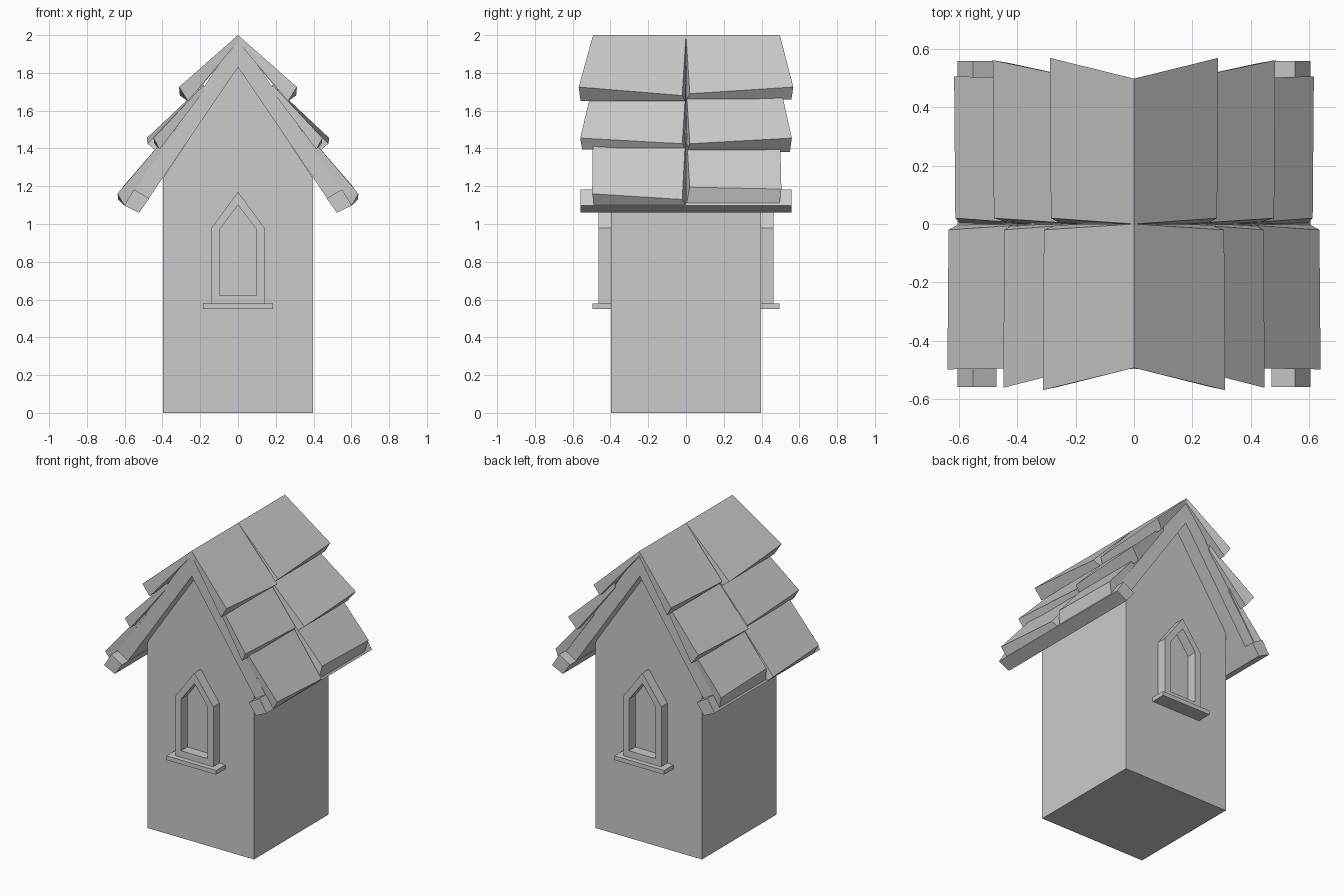
import bpy, bmesh

if "Cube" in bpy.data.objects:
    bpy.data.objects.remove(bpy.data.objects["Cube"])


def make(name, verts, faces):
    bm = bmesh.new()
    vs = [bm.verts.new(v) for v in verts]
    for f in faces:
        bm.faces.new([vs[i] for i in f])
    bmesh.ops.recalc_face_normals(bm, faces=bm.faces[:])
    me = bpy.data.meshes.new(name)
    bm.to_mesh(me)
    bm.free()
    ob = bpy.data.objects.new(name, me)
    bpy.context.collection.objects.link(ob)
    return ob


def prism(name, pts, y0, y1):
    # extrude an x-z profile along y
    n = len(pts)
    verts = [(x, y, z) for y in (y0, y1) for x, z in pts]
    faces = [tuple(range(n)), tuple(range(n, 2 * n))]
    faces += [(i, (i + 1) % n, n + (i + 1) % n, n + i) for i in range(n)]
    return make(name, verts, faces)


def ring(name, outer, inner, y0, y1):
    # extruded frame between two profiles with equal point counts
    n = len(outer)
    verts = [(x, y, z) for y in (y0, y1) for p in (outer, inner) for x, z in p]
    faces = []
    for i in range(n):
        j = (i + 1) % n
        a, b, c, d = (k * n for k in range(4))
        faces += [(a + i, a + j, b + j, b + i), (c + i, c + j, d + j, d + i),
                  (a + i, a + j, c + j, c + i), (b + i, b + j, d + j, d + i)]
    return make(name, verts, faces)


def arch(w, z0, z1, z2):
    return [(-w, z0), (w, z0), (w, z1), (0, z2), (-w, z1)]


# House body with gables
prism("house_body", arch(0.396, 0, 1.245, 1.835), -0.396, 0.396)

# Roof slab with overhanging gable edges
prism("roof_slab", [(0, 1.995), (0.598, 1.105), (0.524, 1.06), (0, 1.83),
                    (-0.524, 1.06), (-0.598, 1.105)], -0.49, 0.49)

# Square beams along the eaves
for s, side in ((1, "right"), (-1, "left")):
    prism("eaves_beam_" + side,
          [(s * x, z) for x, z in ((0.524, 1.06), (0.47, 1.135), (0.55, 1.183), (0.603, 1.098))],
          -0.558, 0.558)

# Roof tiles: (top x, z, y), (outer lip x, z, y), (inner lip x, z), lip drop at the middle joint
tiles = {
    "front_upper": ((0, 2.0, 0.492), (0.312, 1.725, 0.568), (0.265, 1.65), 0.045),
    "back_upper": ((0, 2.0, 0.497), (0.288, 1.725, 0.568), (0.25, 1.66), 0.035),
    "front_middle": ((0.18, 1.74, 0.492), (0.447, 1.455, 0.56), (0.415, 1.395), 0.03),
    "back_middle": ((0.18, 1.74, 0.497), (0.483, 1.455, 0.56), (0.425, 1.38), 0.03),
    "front_lower": ((0.34, 1.51, 0.492), (0.638, 1.16, 0.497), (0.603, 1.10), 0.03),
    "back_lower": ((0.34, 1.51, 0.497), (0.615, 1.185, 0.505), (0.595, 1.11), -0.01),
}
for key, (top, lip, inner, drop) in tiles.items():
    f = -1 if key.startswith("front") else 1
    for s, side in ((1, "right"), (-1, "left")):
        low = (top[0], top[1] - 0.035)
        verts = [(s * top[0], f * top[2], top[1]), (s * top[0], 0, top[1]),
                 (s * (lip[0] - 0.004), f * 0.02, lip[1] - drop), (s * lip[0], f * lip[2], lip[1]),
                 (s * low[0], f * top[2], low[1]), (s * low[0], 0, low[1]),
                 (s * inner[0], f * 0.003, inner[1]), (s * inner[0], f * (lip[2] - 0.01), inner[1])]
        ob = make("roof_tile_%s_%s" % (key, side), verts,
                  [(0, 1, 2, 3), (4, 5, 6, 7), (0, 1, 5, 4),
                   (1, 2, 6, 5), (2, 3, 7, 6), (3, 0, 4, 7)])

# Pointed windows with sills, front and back
for f, side in ((-1, "front"), (1, "back")):
    ring("window_frame_" + side, arch(0.14, 0.578, 0.98, 1.17),
         arch(0.098, 0.622, 0.97, 1.10), f * 0.39, f * 0.462)
    prism("window_sill_" + side, [(-0.184, 0.55), (0.184, 0.55), (0.184, 0.578), (-0.184, 0.578)],
          f * 0.39, f * 0.495)
